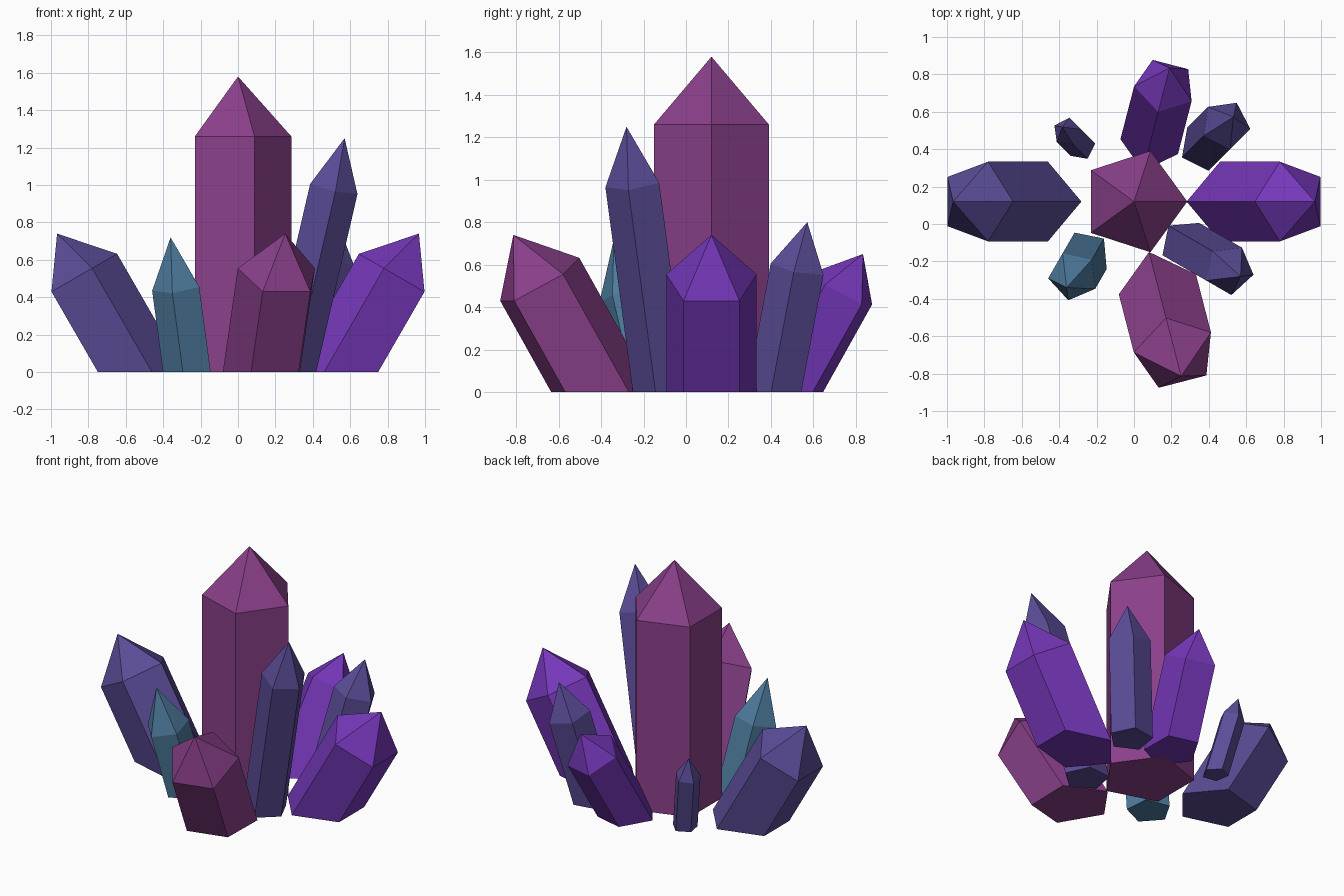
import bpy, bmesh, math
from mathutils import Vector

if "Cube" in bpy.data.objects:
    bpy.data.objects.remove(bpy.data.objects["Cube"])


def material(name, r, g, b):
    # sRGB 0-255 to linear diffuse colour
    lin = [((c / 255 + 0.055) / 1.055) ** 2.4 for c in (r, g, b)]
    m = bpy.data.materials.new(name)
    m.diffuse_color = (*lin, 1)
    m.use_nodes = True
    m.node_tree.nodes["Principled BSDF"].inputs["Base Color"].default_value = m.diffuse_color
    return m


PLUM = material("plum", 138, 64, 138)
INDIGO = material("indigo", 91, 76, 151)
VIOLET = material("violet", 117, 55, 185)
TEAL = material("teal", 78, 124, 159)


def crystal(name, mat, base, height, shoulder, radius, tilt=0, azimuth=0, phase=0):
    """Five-sided leaning crystal, cut flat on the ground, with a pointed tip."""
    t, a = math.radians(tilt), math.radians(azimuth)
    out = Vector((math.cos(a), math.sin(a), 0))          # lean direction
    side = Vector((-math.sin(a), math.cos(a), 0))
    axis = out * math.sin(t) + Vector((0, 0, math.cos(t)))
    across = out * math.cos(t) - Vector((0, 0, math.sin(t)))
    foot = Vector((*base, 0))
    centre = foot + axis * (shoulder / axis.z)
    bm = bmesh.new()
    tip = bm.verts.new(foot + axis * (height / axis.z))
    low, top = [], []
    for i in range(5):
        p = math.radians(phase) + i * math.tau / 5
        v = centre + radius * (across * math.cos(p) + side * math.sin(p))
        top.append(bm.verts.new(v))
        low.append(bm.verts.new(v - axis * (v.z / axis.z)))
    for i in range(5):
        j = (i + 1) % 5
        bm.faces.new((low[i], low[j], top[j], top[i]))
        bm.faces.new((top[i], top[j], tip))
    bm.faces.new(low[::-1])
    bmesh.ops.recalc_face_normals(bm, faces=bm.faces)
    mesh = bpy.data.meshes.new(name)
    bm.to_mesh(mesh)
    bm.free()
    mesh.materials.append(mat)
    bpy.context.collection.objects.link(bpy.data.objects.new(name, mesh))


# Upright central crystal
crystal("main_crystal", PLUM, (0, 0.12), 1.58, 1.26, 0.285)

# Thick crystals leaning outward, a corner facing the centre
crystal("right_crystal", VIOLET, (0.54, 0.12), 0.74, 0.52, 0.224, 30, 0, 180)
crystal("left_crystal", INDIGO, (-0.54, 0.12), 0.74, 0.52, 0.224, 30, 180, 180)
crystal("front_crystal", PLUM, (0.145, -0.40), 0.74, 0.52, 0.224, 30, -75.5, 180)
crystal("back_crystal", VIOLET, (0.096, 0.471), 0.65, 0.48, 0.167, 30, 75.5, 180)

# Slim crystals filling the gaps
crystal("tall_slim_crystal", INDIGO, (0.28, -0.113), 1.25, 0.985, 0.137, 15, -30, 18)
crystal("rear_slim_crystal", INDIGO, (0.38, 0.42), 0.80, 0.585, 0.135, 15, 45, 18)
crystal("teal_slim_crystal", TEAL, (-0.264, -0.173), 0.72, 0.455, 0.136, 15, -120, 18)
crystal("tiny_slim_crystal", INDIGO, (-0.285, 0.42), 0.52, 0.385, 0.078, 15, 135, 18)
